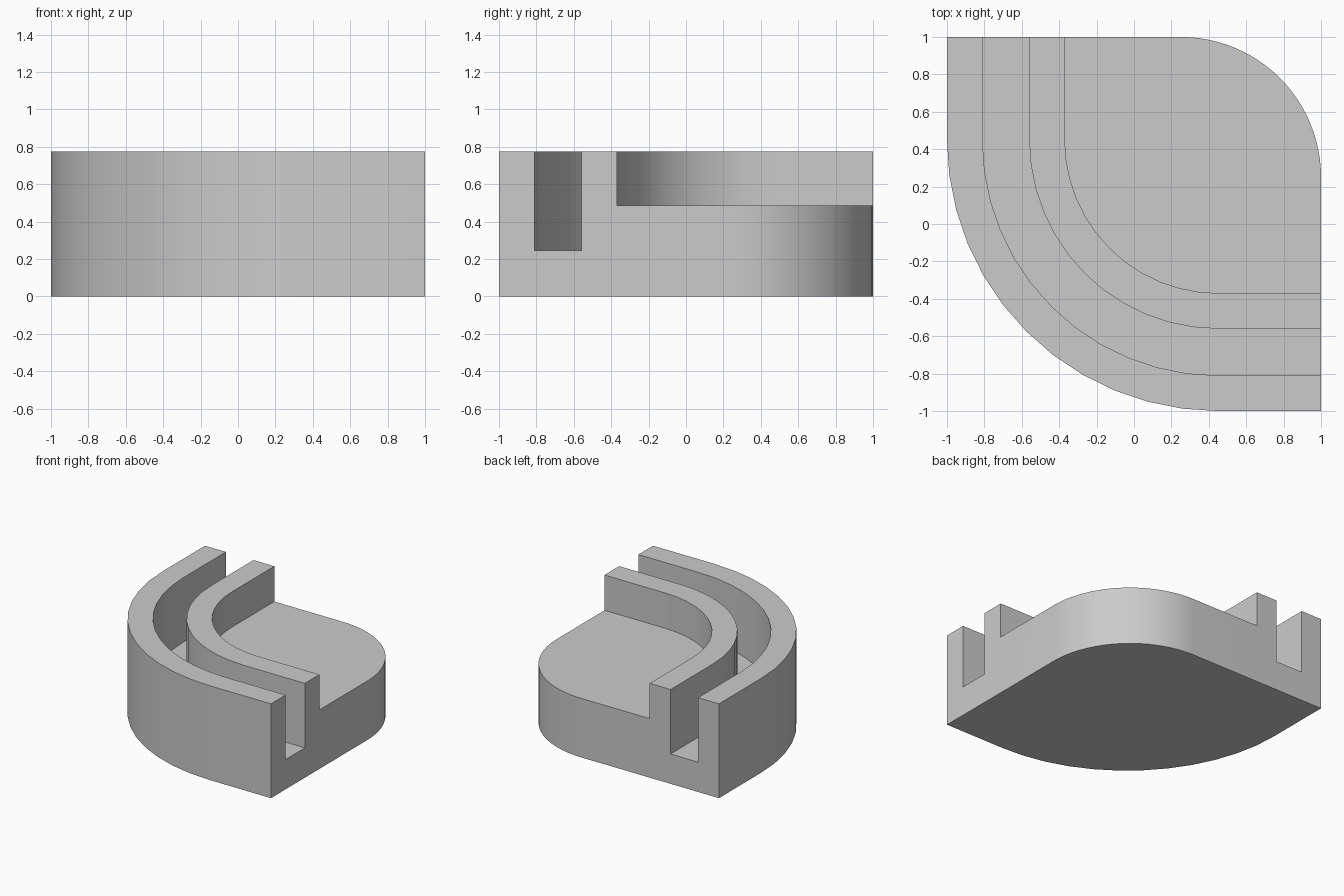
import bpy, bmesh
from math import sin, cos, pi, radians
from mathutils import Vector

cube = bpy.data.objects.get("Cube")
if cube:
    bpy.data.objects.remove(cube, do_unlink=True)

TOP, SHELF, GROOVE = 0.775, 0.485, 0.245
BEND = 0.45          # centre of the concentric wall curves (x and y)
CORNER = 0.25        # centre of the rounded back corner (x and y)
STEPS = 12

# Cross-section: radius and height, from outer foot to inner shelf
section = [(1.45, 0), (1.45, TOP), (1.26, TOP), (1.26, GROOVE),
           (1.01, GROOVE), (1.01, TOP), (0.82, TOP), (0.82, SHELF)]

# Stations along the sweep: straight run, quarter bend, straight run
angles = [pi + pi / 2 * i / STEPS for i in range(STEPS + 1)]
stations = [(Vector((BEND, 1, 0)), pi)]
stations += [(Vector((BEND, BEND, 0)), a) for a in angles]
stations += [(Vector((1, BEND, 0)), 3 * pi / 2)]

bm = bmesh.new()
rings = [[bm.verts.new(c + Vector((r * cos(a), r * sin(a), z))) for r, z in section]
         for c, a in stations]


def skin(rows):
    """Join neighbouring rows of vertices with quads."""
    for p, q in zip(rows, rows[1:]):
        for i in range(len(p) - 1):
            bm.faces.new((p[i], p[i + 1], q[i + 1], q[i]))


# Curved walls and groove
skin(rings)

# Rounded back corner, running from the left end to the back end
radius = 1 - CORNER
corner = []
for i in range(STEPS * 2 + 1):
    a = pi / 2 * i / (STEPS * 2)
    x, y = CORNER + radius * sin(a), CORNER + radius * cos(a)
    corner.append([bm.verts.new((x, y, z)) for z in (0, SHELF)])
skin(corner)

# Shelf, underside and the two flat end faces
bm.faces.new([r[-1] for r in rings] + [c[1] for c in reversed(corner)])
bm.faces.new([r[0] for r in rings] + [c[0] for c in reversed(corner)])
for ring, edge in ((rings[0], corner[0]), (rings[-1], corner[-1])):
    bm.faces.new(ring + [edge[1], edge[0]])
bmesh.ops.recalc_face_normals(bm, faces=bm.faces)

mesh = bpy.data.meshes.new("grooved_corner_block")
bm.to_mesh(mesh)
bm.free()
block = bpy.data.objects.new("grooved_corner_block", mesh)
bpy.context.collection.objects.link(block)

# Plain grey finish
grey = bpy.data.materials.new("plain_grey")
grey.use_nodes = True
colour = (0.6, 0.6, 0.6, 1)
grey.diffuse_color = colour
grey.node_tree.nodes["Principled BSDF"].inputs["Base Color"].default_value = colour
mesh.materials.append(grey)

# Smooth curves with crisp edges
bpy.context.view_layer.objects.active = block
block.select_set(True)
bpy.ops.object.shade_smooth_by_angle(angle=radians(30))
